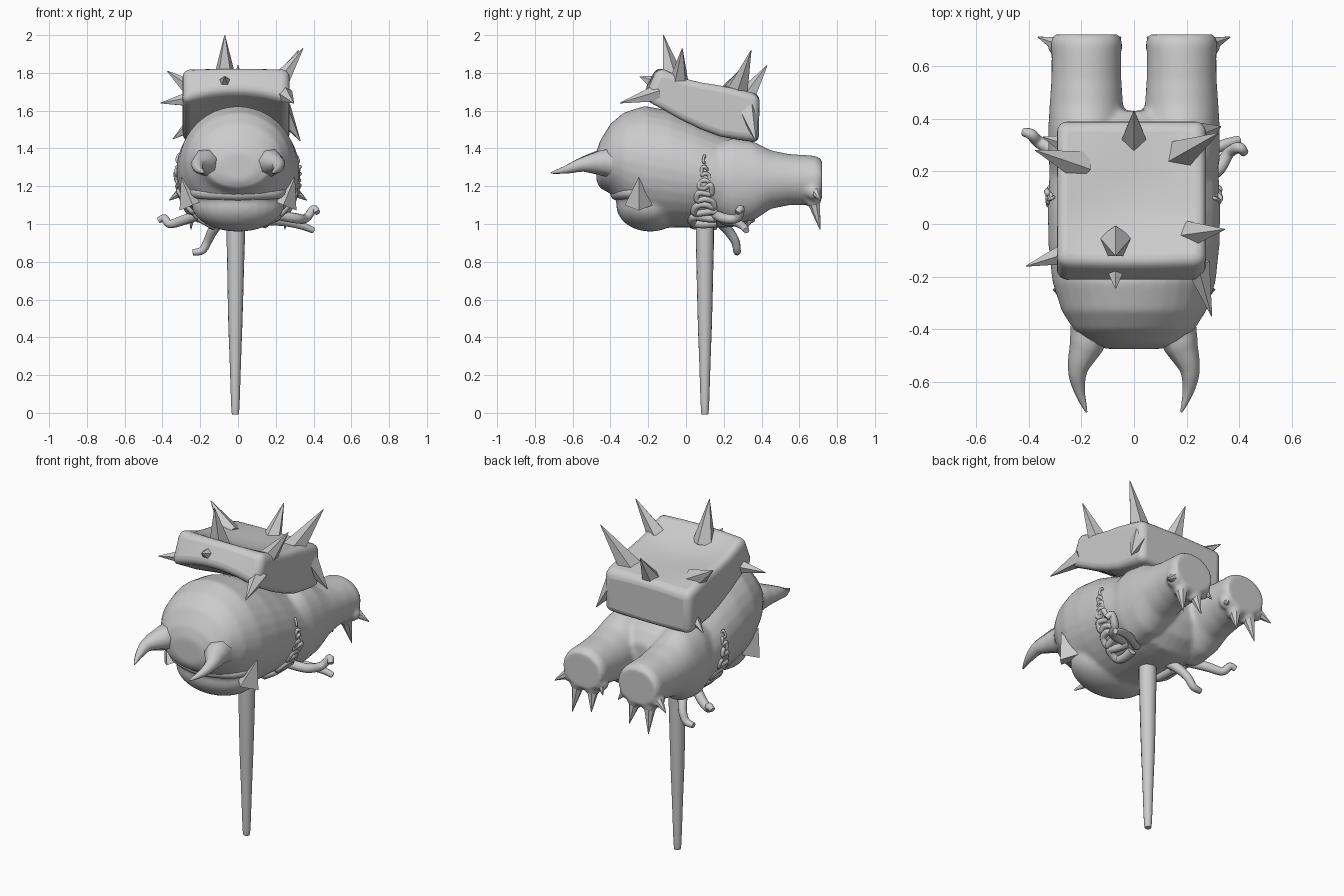
import bpy, bmesh, math, random
from mathutils import Vector

random.seed(4)
cube = bpy.data.objects.get("Cube")
if cube:
    bpy.data.objects.remove(cube, do_unlink=True)


def finish(name, bm, angle=60):
    bmesh.ops.recalc_face_normals(bm, faces=bm.faces)
    mesh = bpy.data.meshes.new(name)
    bm.to_mesh(mesh)
    bm.free()
    obj = bpy.data.objects.new(name, mesh)
    bpy.context.collection.objects.link(obj)
    bpy.ops.object.select_all(action='DESELECT')
    obj.select_set(True)
    bpy.context.view_layer.objects.active = obj
    bpy.ops.object.shade_smooth_by_angle(angle=math.radians(angle))
    return obj


def bridge(bm, rings):
    """Skin a list of vertex loops and cap both ends."""
    n = len(rings[0])
    for a, b in zip(rings, rings[1:]):
        for i in range(n):
            j = (i + 1) % n
            bm.faces.new((a[i], a[j], b[j], b[i]))
    bm.faces.new(rings[0])
    bm.faces.new(rings[-1])


def loft(bm, sections, cx=0, sides=32):
    """Oval sections along y: (y, bottom, top, half width)."""
    rings = []
    for y, low, high, half in sections:
        mid, tall = (low + high) / 2, (high - low) / 2
        angles = [math.tau * i / sides for i in range(sides)]
        rings.append([bm.verts.new((cx + half * math.cos(a), y, mid + tall * math.sin(a)))
                      for a in angles])
    bridge(bm, rings)


def ball(bm, center, size):
    """Ellipsoid with the given half sizes."""
    made = bmesh.ops.create_uvsphere(bm, u_segments=28, v_segments=18, radius=1)
    for v in made["verts"]:
        v.co = Vector(center) + Vector(c * s for c, s in zip(v.co, size))


def spike(name, base, tip, radius, sides=5):
    """Pointed faceted cone from base to tip."""
    base, tip = Vector(base), Vector(tip)
    axis = tip - base
    bm = bmesh.new()
    bmesh.ops.create_cone(bm, cap_ends=True, segments=sides, radius1=radius,
                          radius2=0.002, depth=axis.length)
    turn = axis.to_track_quat('Z', 'Y')
    for v in bm.verts:
        v.co = turn @ v.co + (base + tip) / 2
    return finish(name, bm, 40)


def tube(name, points, radii, sides=10):
    """Smooth tapering tube through points."""
    points = [Vector(p) for p in points]
    path, width = [], []
    last = len(points) - 1
    for i in range(last):
        p0, p1, p2, p3 = (points[max(0, min(last, i + k))] for k in (-1, 0, 1, 2))
        for s in range(5):
            t = s / 5
            path.append(p1 + ((p2 - p0) * t + (2*p0 - 5*p1 + 4*p2 - p3) * t**2
                              + (3*p1 - p0 - 3*p2 + p3) * t**3) / 2)
            width.append(radii[i] * (1 - t) + radii[i + 1] * t)
    path.append(points[-1])
    width.append(radii[-1])
    bm = bmesh.new()
    rings = []
    side = None
    for i, p in enumerate(path):
        along = (path[min(i + 1, len(path) - 1)] - path[max(i - 1, 0)]).normalized()
        side = side or along.orthogonal()
        side = (side - along * side.dot(along)).normalized()
        up = along.cross(side)
        rings.append([bm.verts.new(p + width[i] * (side * math.cos(math.tau * k / sides)
                                                   + up * math.sin(math.tau * k / sides)))
                      for k in range(sides)])
    bridge(bm, rings)
    return finish(name, bm)


# Body with jaw and two stubby clawed legs, fused into one skin
bm = bmesh.new()
loft(bm, [(-.475, 1.23, 1.38, .1), (-.455, 1.19, 1.44, .175), (-.4, 1.16, 1.53, .23),
          (-.33, 1.08, 1.59, .275), (-.22, 1.0, 1.625, .31), (-.08, .98, 1.6, .325),
          (.05, .98, 1.55, .328), (.2, .98, 1.48, .322), (.3, .99, 1.44, .3),
          (.38, 1.05, 1.4, .25), (.43, 1.14, 1.33, .15)])
ball(bm, (0, -.19, 1.1), (.245, .18, .14))
for s in (-1, 1):
    loft(bm, [(.15, 1.05, 1.42, .13), (.25, 1.0, 1.455, .145), (.36, 1.02, 1.435, .145),
              (.45, 1.08, 1.39, .14), (.55, 1.1, 1.37, .133), (.64, 1.1, 1.365, .132),
              (.69, 1.11, 1.36, .136), (.72, 1.13, 1.34, .125)], cx=s * .181)
    # Toe pads along the lower rim of each foot
    for x, z in ((.285, 1.17), (.235, 1.125), (.14, 1.125), (.085, 1.17)):
        ball(bm, (s * x, .675, z), (.043, .04, .045))
body = finish("body", bm)
fuse = body.modifiers.new("Fuse", 'REMESH')
fuse.mode = 'VOXEL'
fuse.voxel_size = .012
fuse.use_smooth_shade = True
soft = body.modifiers.new("Soften", 'SMOOTH')
soft.factor = .5
soft.iterations = 6

# Soft lip over the jaw
tube("lower_lip", [(-.25, -.2, 1.17), (-.19, -.31, 1.165), (0, -.365, 1.16),
                   (.19, -.31, 1.165), (.25, -.2, 1.17)], [.025, .033, .036, .033, .025], 12)

# Handle
tube("handle", [(-.012, .1, 1.1), (-.012, .1, .9), (-.014, .1, .5), (-.014, .1, .3),
                (-.014, .1, .02), (-.014, .1, 0)], [.049, .048, .038, .031, .021, .012], 16)

# Paired horns, side fangs, toe claws and wound coils
for s, tag in ((-1, "right"), (1, "left")):
    tube(tag + "_horn", [(s * .165, -.41, 1.325), (s * .18, -.46, 1.325), (s * .212, -.55, 1.315),
                         (s * .207, -.63, 1.29), (s * .18, -.715, 1.27)],
         [.08, .068, .039, .023, .003], 7)
    spike(tag + "_fang", (s * .24, -.25, 1.1), (s * .3, -.25, 1.245), .075, 4)
    claws = [((.285, .68, 1.18), (.365, .71, 1.125), .034),
             ((.235, .675, 1.13), (.25, .71, .97), .038),
             ((.14, .675, 1.13), (.125, .71, 1.0), .038),
             ((.085, .68, 1.18), (.05, .71, 1.12), .03)]
    for i, (a, b, r) in enumerate(claws):
        spike(f"{tag}_claw_{i + 1}", (s * a[0], *a[1:]), (s * b[0], *b[1:]), r, 7)
    coil = []
    rows = 12
    for i in range(rows):
        t = i / (rows - 1)
        z = 1.0 + .36 * t
        reach = .06 * (1 - t) + .003
        for k in ((-1, 0, 1) if i % 2 else (1, 0, -1)):
            wob = random.uniform(-.01, .01)
            x = .322 * math.sqrt(1 - ((z - 1.27) / .3) ** 2)
            coil.append((s * (x + wob), .1 + k * reach, z + wob))
    tube(tag + "_wound_coils", coil, [.025 - .02 * i / len(coil) for i in range(len(coil))], 7)

# Dangling tendrils
tendrils = [
    [(.2, .16, 1.05), (.31, .2, 1.03), (.36, .27, 1.03), (.4, .29, 1.08), (.42, .27, 1.06)],
    [(.15, .2, 1.02), (.25, .26, 1.01), (.34, .3, .99), (.4, .32, .965)],
    [(-.2, .2, 1.05), (-.29, .27, 1.02), (-.36, .31, 1.0), (-.39, .34, 1.03), (-.42, .35, 1.02)],
    [(-.08, .17, 1.02), (-.13, .22, .97), (-.16, .26, .91), (-.19, .27, .86), (-.24, .27, .85)],
]
for i, path in enumerate(tendrils):
    taper = [.028, .027, .023, .021, .016]
    tube(f"tendril_{i + 1}", path, taper[-len(path):], 10)

# Curved slab lying over the back, swept across x: (y, z) along top and underside
upper = [(-.15, 1.825), (-.08, 1.805), (0, 1.775), (.09, 1.755), (.18, 1.74),
         (.28, 1.715), (.39, 1.68)]
lower = [(.385, 1.435), (.28, 1.445), (.18, 1.46), (.08, 1.495), (-.03, 1.545),
         (-.13, 1.6), (-.225, 1.65)]
bm = bmesh.new()
rings = []
columns = 12
for c in range(columns + 1):
    u = 2 * c / columns - 1
    arch = 1 - u * u
    loop = []
    for i, (y, z) in enumerate(upper):
        dish = math.sin(math.pi * i / (len(upper) - 1))
        loop.append((y, z + arch * (.012 - .045 * dish)))
    loop += [(y, z + .05 * arch * (.3 - y) / .5) for y, z in lower]
    rings.append([bm.verts.new((u * .283 - .01, y, z)) for y, z in loop])
bridge(bm, rings)
slab = finish("back_slab", bm, 50)
bevel = slab.modifiers.new("Rounded", 'BEVEL')
bevel.width = .04
bevel.segments = 4
bevel.limit_method = 'ANGLE'
bevel.angle_limit = math.radians(50)

# Thorns growing from the slab
thorns = [((-.07, -.07, 1.76), (-.07, -.12, 2.0), .065),
          ((.2, -.04, 1.72), (.345, -.02, 1.93), .062),
          ((.17, .26, 1.66), (.32, .345, 1.92), .07),
          ((0, .3, 1.64), (0, .43, 1.84), .065),
          ((-.2, .22, 1.68), (-.375, .28, 1.81), .065),
          ((-.07, -.13, 1.73), (-.07, -.245, 1.78), .06),
          ((-.25, -.11, 1.66), (-.41, -.16, 1.64), .045),
          ((.24, -.15, 1.69), (.295, -.35, 1.64), .05),
          ((.23, .33, 1.6), (.33, .37, 1.44), .06),
          ((-.25, .3, 1.52), (-.345, .33, 1.45), .04)]
for i, (base, tip, r) in enumerate(thorns):
    spike(f"thorn_{i + 1}", base, tip, r)
